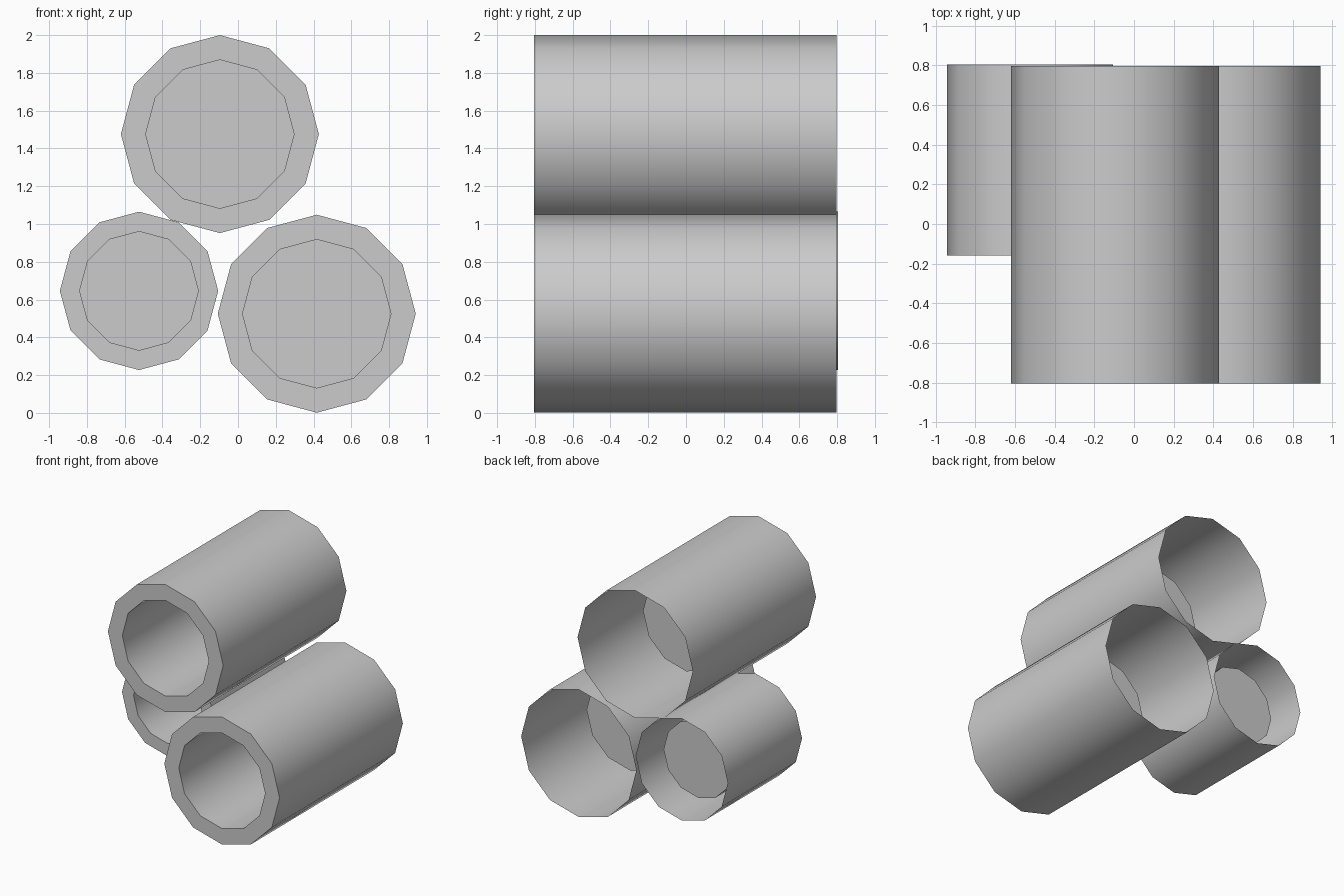
import bpy, bmesh, math

if "Cube" in bpy.data.objects:
    bpy.data.objects.remove(bpy.data.objects["Cube"])

SIDES = 12
HOLE = 0.75          # bore radius / outer radius
DEPTH = 1.79         # bore depth / outer radius


def make_pipe(name, x, z, r, y_front, y_back):
    """Low-poly pipe: open-backed shell, front rim, blind bore."""
    bm = bmesh.new()
    # (radius, y) profile from open back, around the front rim, into the bore
    profile = [(r, y_back), (r, y_front), (r * HOLE, y_front),
               (r * HOLE, y_front + r * DEPTH)]
    rings = []
    for rad, y in profile:
        rings.append([bm.verts.new((rad * math.sin(2 * math.pi * i / SIDES), y,
                                    rad * math.cos(2 * math.pi * i / SIDES)))
                      for i in range(SIDES)])
    for a, b in zip(rings, rings[1:]):
        for i in range(SIDES):
            j = (i + 1) % SIDES
            bm.faces.new((a[i], a[j], b[j], b[i]))
    # Bore floor
    bm.faces.new(rings[-1])
    # Make the outer shell face outwards
    bm.faces.ensure_lookup_table()
    bm.normal_update()
    f = bm.faces[0]
    c = f.calc_center_median()
    if f.normal.x * c.x + f.normal.z * c.z < 0:
        bmesh.ops.reverse_faces(bm, faces=bm.faces[:])
    mesh = bpy.data.meshes.new(name)
    bm.to_mesh(mesh)
    bm.free()
    obj = bpy.data.objects.new(name, mesh)
    obj.location = (x, 0, z)
    bpy.context.collection.objects.link(obj)
    # Smooth around the barrel, sharp at the rims
    bpy.ops.object.select_all(action='DESELECT')
    obj.select_set(True)
    bpy.context.view_layer.objects.active = obj
    bpy.ops.object.shade_smooth_by_angle(angle=math.radians(35))
    return obj


# Stack of three pipes
make_pipe("top_pipe", -0.096, 1.476, 0.524, -0.804, 0.797)
make_pipe("right_pipe", 0.417, 0.525, 0.524, -0.804, 0.797)
make_pipe("small_left_pipe", -0.524, 0.646, 0.419, -0.16, 0.804)
